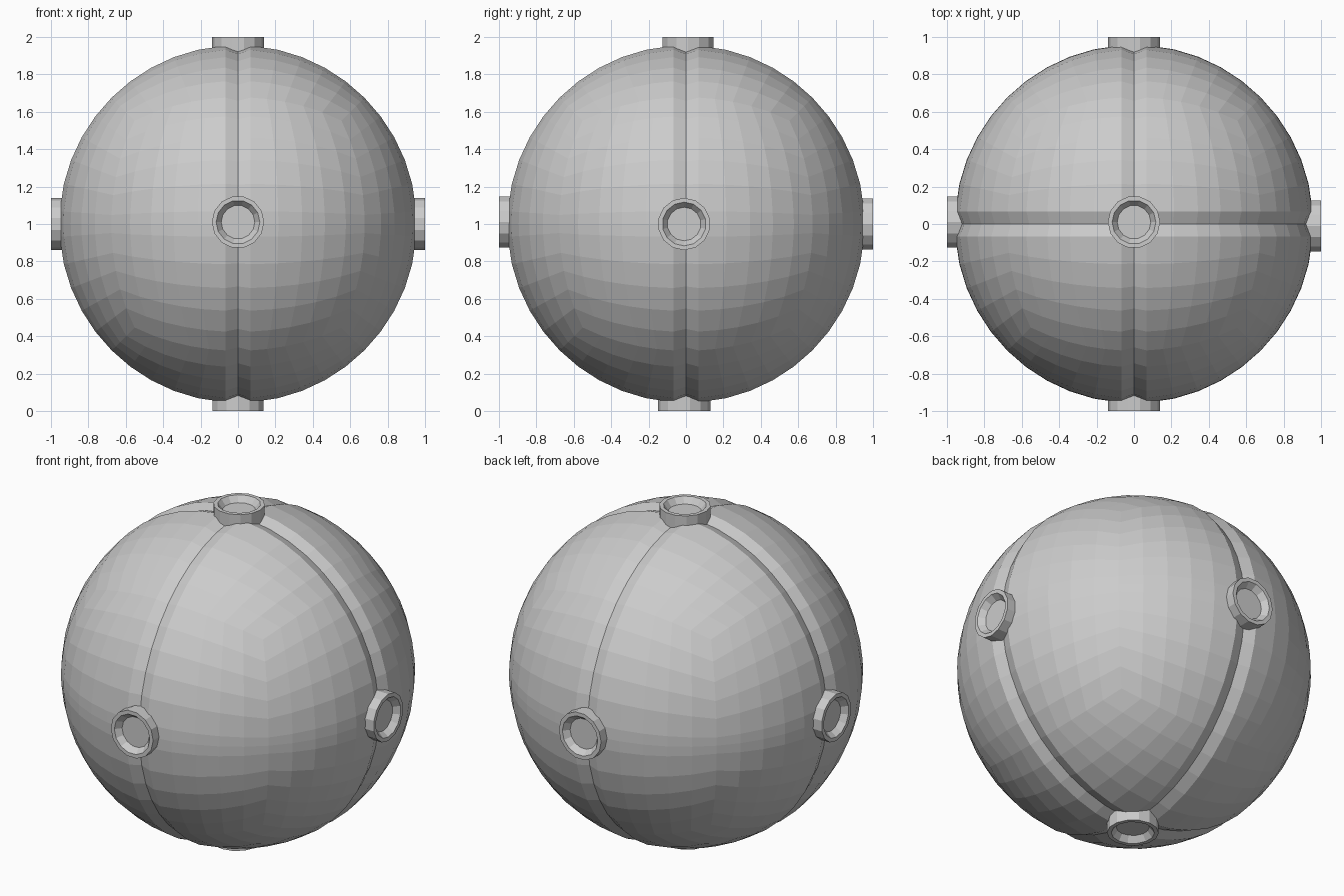
import bpy, bmesh
from math import tan, radians, cos, sin, pi
from mathutils import Vector

if "Cube" in bpy.data.objects:
    bpy.data.objects.remove(bpy.data.objects["Cube"])

R, GROOVE_R, GROOVE_W = 0.958, 0.932, 0.068
CENTRE = Vector((0, 0, 1))


def finish(bm, name):
    bmesh.ops.recalc_face_normals(bm, faces=bm.faces)
    mesh = bpy.data.meshes.new(name)
    bm.to_mesh(mesh)
    bm.free()
    ob = bpy.data.objects.new(name, mesh)
    bpy.context.collection.objects.link(ob)
    return ob


# Ball: six curved grids, with grooves along the x = 0 and y = 0 planes
half = [4.1, 13, 21, 29, 37, 45]
angles = [-a for a in reversed(half)] + [0] + half
edge = tan(radians(4.1))
bm = bmesh.new()
for axis in range(3):
    for side in (-1, 1):
        grid = []
        for a in angles:
            row = []
            for b in angles:
                p = Vector((0, 0, 0))
                p[axis] = side
                p[(axis + 1) % 3] = tan(radians(a))
                p[(axis + 2) % 3] = tan(radians(b))
                # keep the groove edges a constant distance apart
                lips = [i for i in (0, 1) if abs(abs(p[i]) - edge) < 1e-5]
                in_groove = any(abs(p[i]) < 1e-5 for i in (0, 1))
                signs = {i: (1 if p[i] > 0 else -1) for i in lips}
                p.normalize()
                for _ in range(4):
                    for i in lips:
                        p[i] = signs[i] * GROOVE_W / R
                    p.normalize()
                row.append(bm.verts.new(CENTRE + p * (GROOVE_R if in_groove else R)))
            grid.append(row)
        n = len(angles) - 1
        for i in range(n):
            for j in range(n):
                bm.faces.new((grid[i][j], grid[i + 1][j], grid[i + 1][j + 1], grid[i][j + 1]))
bmesh.ops.remove_doubles(bm, verts=bm.verts, dist=0.001)
finish(bm, "ball")


# Ports: short collars with a bevelled recess and a flat floor
def port(name, direction, shift, sides=14):
    profile = [(0.14, 0.90), (0.14, 1.0), (0.117, 1.0), (0.09, 0.965)]
    rot = Vector((0, 0, 1)).rotation_difference(Vector(direction))
    bm = bmesh.new()
    rings = []
    for r, h in profile:
        rings.append([bm.verts.new(CENTRE + Vector(shift) + rot @ Vector(
            (r * cos(2 * pi * k / sides), r * sin(2 * pi * k / sides), h)))
            for k in range(sides)])
    for lo, hi in zip(rings, rings[1:]):
        for k in range(sides):
            m = (k + 1) % sides
            bm.faces.new((lo[k], lo[m], hi[m], hi[k]))
    bm.faces.new(rings[-1])
    bm.faces.new(rings[0][::-1])
    finish(bm, name)


port("port_front", (0, -1, 0), (0, 0, 0.01))
port("port_back", (0, 1, 0), (0, 0, 0))
port("port_right", (1, 0, 0), (0, -0.01, 0))
port("port_left", (-1, 0, 0), (0, 0.01, 0))
port("port_top", (0, 0, 1), (0, 0.01, 0))
port("port_bottom", (0, 0, -1), (0, -0.01, 0))
